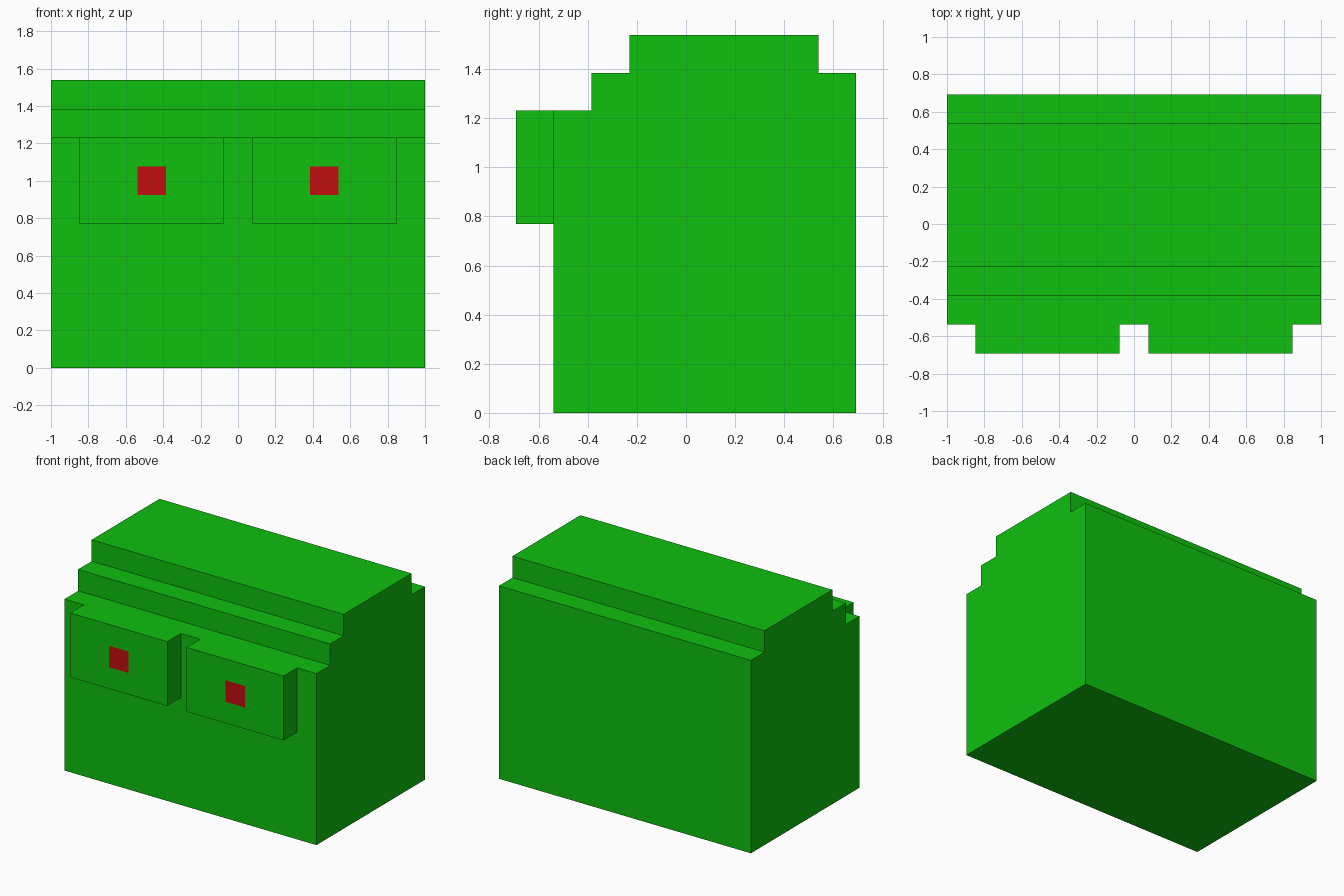
import bpy
import bmesh
from mathutils import Vector

cube = bpy.data.objects.get("Cube")
if cube:
    bpy.data.objects.remove(cube, do_unlink=True)

U = 2 / 13  # one block unit: the model is 13 units wide


def make_material(name, rgb):
    mat = bpy.data.materials.new(name)
    mat.use_nodes = True
    mat.diffuse_color = (*rgb, 1)
    bsdf = next(n for n in mat.node_tree.nodes if n.type == 'BSDF_PRINCIPLED')
    bsdf.inputs["Base Color"].default_value = (*rgb, 1)
    return mat


green = make_material("bright green", (0.0045, 0.53, 0.0045))
red = make_material("deep red", (0.53, 0.0045, 0.0045))


def add_object(name, bm, materials):
    bmesh.ops.recalc_face_normals(bm, faces=bm.faces)
    mesh = bpy.data.meshes.new(name)
    bm.to_mesh(mesh)
    bm.free()
    for mat in materials:
        mesh.materials.append(mat)
    obj = bpy.data.objects.new(name, mesh)
    bpy.context.collection.objects.link(obj)
    return obj


# Head: stepped side profile (y, z) extruded across the width
profile = [(-3.5, 0), (4.5, 0), (4.5, 9), (3.5, 9), (3.5, 10),
           (-1.5, 10), (-1.5, 9), (-2.5, 9), (-2.5, 8), (-3.5, 8)]
bm = bmesh.new()
side = bm.faces.new([bm.verts.new((-6.5 * U, y * U, z * U)) for y, z in profile])
extruded = bmesh.ops.extrude_face_region(bm, geom=[side])["geom"]
bmesh.ops.translate(bm, vec=(13 * U, 0, 0),
                    verts=[g for g in extruded if isinstance(g, bmesh.types.BMVert)])
add_object("head", bm, [green])


# Eyes: raised blocks, with the pupil cut flush into the front face
def add_eye(name, sign):
    centre = Vector((sign * 3 * U, -4 * U, 6.5 * U))
    bm = bmesh.new()
    bmesh.ops.create_cube(bm, size=1)
    bmesh.ops.scale(bm, vec=(5 * U, U, 3 * U), verts=bm.verts)
    bmesh.ops.translate(bm, vec=centre, verts=bm.verts)
    for axis in (Vector((1, 0, 0)), Vector((0, 0, 1))):
        for offset in (-0.5 * U, 0.5 * U):
            bmesh.ops.bisect_plane(bm, geom=bm.verts[:] + bm.edges[:] + bm.faces[:],
                                   plane_co=centre + axis * offset, plane_no=axis)
    for face in bm.faces:
        d = face.calc_center_median() - centre
        face.material_index = int(d.y < -0.4 * U and abs(d.x) < 0.1 * U
                                  and abs(d.z) < 0.1 * U)
    add_object(name, bm, [green, red])


add_eye("left_eye", 1)
add_eye("right_eye", -1)
